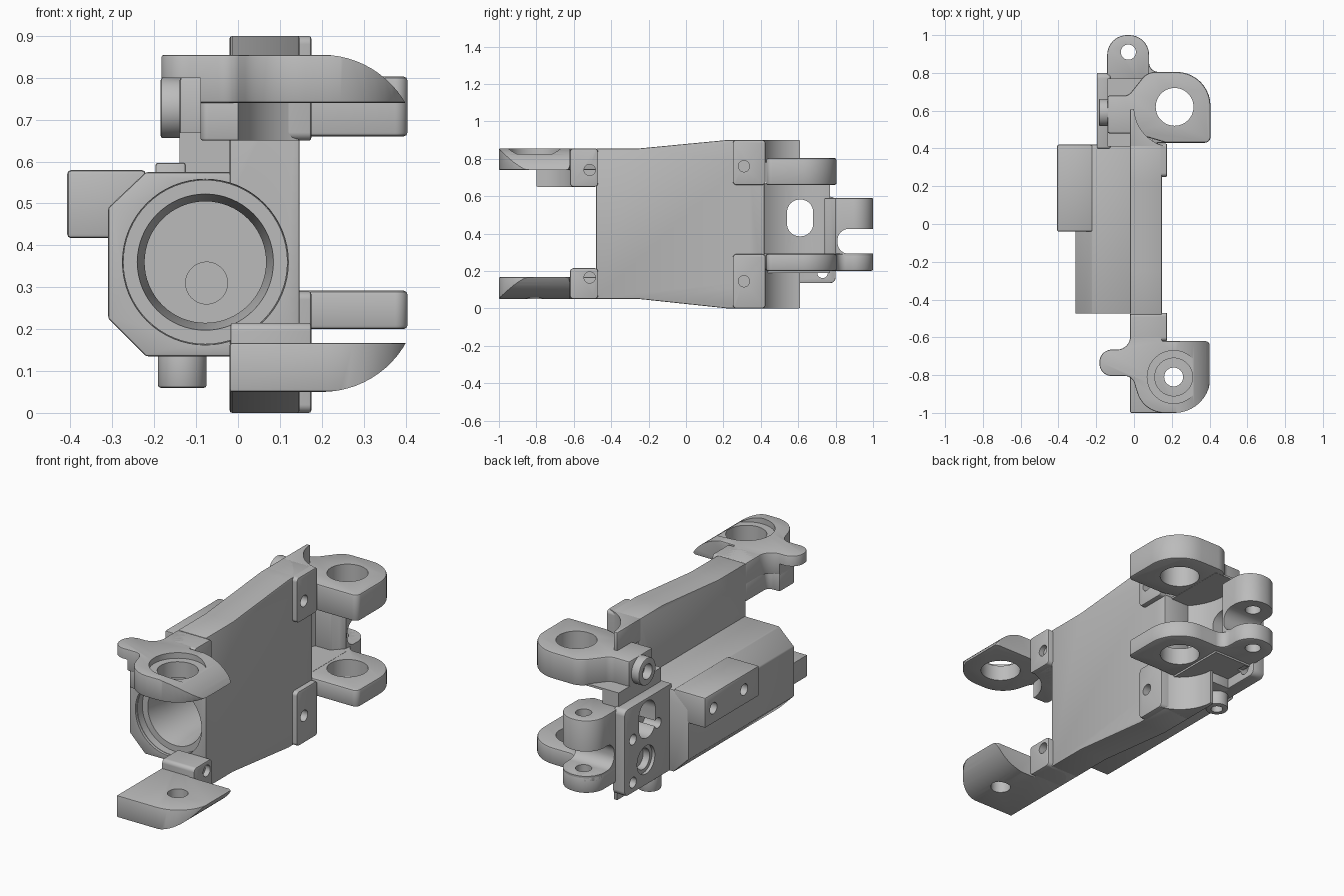
import bpy, bmesh, math
from mathutils import Vector

cube = bpy.data.objects.get("Cube")
if cube:
    bpy.data.objects.remove(cube, do_unlink=True)

metal = bpy.data.materials.new("plain_grey_metal")
metal.use_nodes = True
GREY = (0.5, 0.5, 0.5, 1)
metal.diffuse_color = GREY
metal.node_tree.nodes["Principled BSDF"].inputs["Base Color"].default_value = GREY


def rounded(pts, steps=10):
    """Outline with an optional corner radius as third value of a point."""
    out = []
    for i, p in enumerate(pts):
        a = Vector(p[:2])
        if len(p) == 2:
            out.append(a)
            continue
        r = p[2]
        u = (Vector(pts[i - 1][:2]) - a).normalized()
        v = (Vector(pts[(i + 1) % len(pts)][:2]) - a).normalized()
        half = math.acos(max(-1, min(1, u.dot(v)))) / 2
        c = a + (u + v).normalized() * (r / math.sin(half))
        s = a + u * (r / math.tan(half)) - c
        e = a + v * (r / math.tan(half)) - c
        start = math.atan2(s.y, s.x)
        sweep = math.remainder(math.atan2(e.y, e.x) - start, math.tau)
        for k in range(steps + 1):
            t = start + sweep * k / steps
            out.append(c + Vector((math.cos(t), math.sin(t))) * r)
    return out


def place(axis, a, b, h):
    return {"x": (h, a, b), "y": (a, h, b), "z": (a, b, h)}[axis]


def loft(name, axis, low, lo, high, hi):
    """Solid between two matching outlines, along an axis."""
    bm = bmesh.new()
    r0 = [bm.verts.new(place(axis, p[0], p[1], lo)) for p in low]
    r1 = [bm.verts.new(place(axis, p[0], p[1], hi)) for p in high]
    n = len(r0)
    bm.faces.new(r0)
    bm.faces.new(r1)
    for i in range(n):
        bm.faces.new((r0[i], r0[(i + 1) % n], r1[(i + 1) % n], r1[i]))
    bmesh.ops.recalc_face_normals(bm, faces=bm.faces)
    me = bpy.data.meshes.new(name)
    bm.to_mesh(me)
    bm.free()
    ob = bpy.data.objects.new(name, me)
    bpy.context.collection.objects.link(ob)
    me.materials.append(metal)
    return ob


def prism(name, axis, pts, lo, hi):
    o = rounded(pts)
    return loft(name, axis, o, lo, o, hi)


def rect(a0, a1, b0, b1, r=None):
    pts = [(a0, b0), (a1, b0), (a1, b1), (a0, b1)]
    return [p + (r,) for p in pts] if r else pts


def rod(name, axis, c, r, lo, hi, r_end=None):
    def ring(q):
        return [(c[0] + q * math.cos(k * math.tau / 64), c[1] + q * math.sin(k * math.tau / 64)) for k in range(64)]
    return loft(name, axis, ring(r), lo, ring(r_end or r), hi)


cutters = []


def cutter(ob):
    ob.hide_render = True
    cutters.append(ob)
    return ob


def hole(axis, c, r, lo, hi, r_end=None):
    return cutter(rod("cutter", axis, c, r, lo, hi, r_end))


def finish(ob, cuts=(), bevel=0.006):
    """Soften edges, cut the openings and bake the result."""
    if bevel:
        b = ob.modifiers.new("soft_edges", "BEVEL")
        b.width, b.segments, b.angle_limit = bevel, 2, math.radians(40)
    for c in cuts:
        m = ob.modifiers.new("opening", "BOOLEAN")
        m.object, m.operation, m.solver = c, "DIFFERENCE", "EXACT"
    dg = bpy.context.evaluated_depsgraph_get()
    me = bpy.data.meshes.new_from_object(ob.evaluated_get(dg))
    ob.modifiers.clear()
    ob.data = me
    bpy.ops.object.select_all(action="DESELECT")
    ob.select_set(True)
    bpy.context.view_layer.objects.active = ob
    bpy.ops.object.shade_smooth_by_angle(angle=math.radians(30))


# Stepped, tapered main bore with a small offset passage at its end
BORE = (-0.078, 0.36)
bore = [hole("y", BORE, 0.207, -0.6, -0.462, 0.197), hole("y", BORE, 0.195, -0.5, -0.42),
        hole("y", BORE, 0.167, -0.45, -0.3, 0.145), hole("y", BORE, 0.145, -0.31, 0.25),
        hole("y", (-0.075, 0.31), 0.05, 0.2, 0.5)]

# Screw holes in the side pads
PAD_HOLES = [(-0.515, 0.74), (-0.515, 0.165), (0.31, 0.76), (0.31, 0.145)]
screws = [hole("x", c, 0.03, 0.08, 0.3) for c in PAD_HOLES]

# Side plate, taller toward the back
plate = prism("side_plate", "x", [(-0.48, 0.05), (-0.25, 0.05), (0.22, 0), (0.42, 0),
                                  (0.42, 0.9), (0.22, 0.9), (-0.25, 0.855), (-0.48, 0.855)], -0.02, 0.147)
finish(plate, bore + screws)

# Four screw pads
pads = {"front_top_pad": (-0.62, -0.47, 0.65, 0.855), "front_bottom_pad": (-0.62, -0.47, 0.05, 0.215),
        "rear_top_pad": (0.25, 0.425, 0.66, 0.9), "rear_bottom_pad": (0.25, 0.425, 0, 0.29)}
for (name, box), c in zip(pads.items(), screws):
    finish(prism(name, "x", rect(*box, 0.02), -0.018, 0.175), [c])

# Barrel housing and its side block
housing = prism("barrel_housing", "y", [(-0.22, 0.575), (-0.31, 0.49), (-0.31, 0.225), (-0.22, 0.135),
                                        (0, 0.135), (0, 0.575)], -0.475, 0.42)
finish(housing, bore)
block = prism("side_block", "z", rect(-0.408, -0.22, -0.04, 0.42), 0.417, 0.58)
finish(block, [hole("x", (y, 0.5), 0.03, -0.5, -0.33) for y in (0.09, 0.35)] + bore, 0.01)

# Front arms with a curved outer end
PIVOT = (0.21, -0.81)


def end_trim(z, s):
    R = 0.231
    arc = [(0.2 + R * math.sin(t * 0.09), z + s * R * (1 - math.cos(t * 0.09))) for t in range(13)]
    pts = arc + [(0.5, arc[-1][1]), (0.5, z - s * 0.05), (0.2, z - s * 0.05)]
    return cutter(prism("end_trim", "y", pts, -1.1, -0.5))


lower = prism("lower_front_arm", "z", [(-0.02, -1), (0.405, -1, 0.19), (0.405, -0.62, 0.03),
                                       (0.147, -0.62), (0.147, -0.47), (-0.02, -0.47)], 0.05, 0.167)
finish(lower, [hole("z", PIVOT, 0.05, 0, 0.3), end_trim(0.05, 1)])

upper = prism("upper_front_arm", "z", [
    (-0.02, -0.48), (-0.02, -0.665, 0.07), (-0.183, -0.665, 0.066), (-0.183, -0.805, 0.066),
    (-0.01, -0.805, 0.05), (0.05, -1, 0.15), (0.405, -1, 0.19), (0.405, -0.62, 0.03),
    (0.147, -0.62), (0.147, -0.48)], 0.74, 0.855)
# thin the tip of the ear from below
ear_relief = cutter(prism("ear_relief", "z", rect(-0.3, -0.09, -0.9, -0.6), 0.6, 0.8))
finish(upper, [hole("z", PIVOT, 0.1, 0.6, 1), hole("z", PIVOT, 0.14, 0.825, 1),
               end_trim(0.855, -1), ear_relief])

leg = prism("upper_arm_leg", "z", [(-0.09, -0.8, 0.02), (0.1, -0.8), (0.147, -0.62), (0.147, -0.48),
                                   (-0.02, -0.48), (-0.02, -0.665, 0.03), (-0.09, -0.665)], 0.65, 0.76)
finish(leg, [hole("z", PIVOT, 0.21, 0.6, 0.9), screws[0]])

# Rear hinge lugs
HINGE = (0.215, 0.62)
hinge_hole = hole("z", HINGE, 0.1, 0.1, 0.95)
outer = [(0.17, 0.43), (0.405, 0.43, 0.03), (0.405, 0.805, 0.18)]
top_lug = prism("upper_rear_lug", "z", outer + [(0.07, 0.805, 0.09), (-0.03, 0.68, 0.05), (-0.14, 0.68),
                                                (-0.14, 0.48), (0, 0.48)], 0.66, 0.803)
finish(top_lug, [hinge_hole], 0.01)
pin_hole = hole("z", (-0.03, 0.91), 0.04, 0.1, 0.7)
low_lug = prism("lower_rear_lug", "z", outer + [(0.08, 0.805, 0.05), (0.08, 1, 0.105), (-0.142, 1, 0.105),
                                                (-0.142, 0.42), (0, 0.42)], 0.2, 0.292)
finish(low_lug, [hinge_hole, pin_hole], 0.01)
ear = prism("upper_pin_ear", "z", [(-0.142, 0.74), (0.03, 0.74), (0.08, 0.8), (0.08, 1, 0.105),
                                   (-0.142, 1, 0.105)], 0.26, 0.59)
gap = cutter(prism("ear_gap", "x", [(0.81, 0.292, 0.06), (1.1, 0.292), (1.1, 0.425), (0.81, 0.425, 0.06)], -0.3, 0.2))
clearance = hole("z", HINGE, 0.3, 0.293, 0.659)
finish(ear, [gap, pin_hole, hole("z", HINGE, 0.22, 0.293, 0.7)])

# Rear wall, back plate and their openings
slot = cutter(prism("slot", "x", rect(0.54, 0.68, 0.385, 0.582, 0.068), -0.4, 0.3))
port = hole("x", (0.62, 0.27), 0.055, -0.3, -0.11)
port_step = hole("x", (0.62, 0.27), 0.075, -0.3, -0.18)
small = [hole("x", c, 0.028, -0.3, -0.1) for c in [(0.52, 0.43), (0.73, 0.42), (0.73, 0.19)]]
wall = prism("rear_wall", "z", rect(-0.14, 0.1, 0.41, 0.77), 0.19, 0.67)
finish(wall, [clearance, slot, port] + small, 0)
back = prism("back_plate", "x", [(0.4, 0.135), (0.8, 0.135, 0.03), (0.8, 0.597, 0.03), (0.4, 0.597)], -0.197, -0.125)
finish(back, [slot, port, port_step] + small)
floor = prism("wall_floor", "z", rect(-0.14, 0.0, 0.41, 0.6), 0.135, 0.21)
finish(floor, [port])

# Clamp boss beside the upper lug and the pin below
finish(rod("clamp_boss", "x", (0.59, 0.728), 0.072, -0.185, -0.1),
       [hole("x", (0.59, 0.728), 0.04, -0.3, -0.13)])
finish(rod("bottom_pin", "z", (-0.133, 0.5), 0.058, 0.06, 0.16),
       [hole("z", (-0.133, 0.5), 0.03, 0, 0.12)])

# Curved rear tabs hugging the hinge axis
for name, lo, hi in (("upper_rear_tab", 0.78, 0.9), ("lower_rear_tab", 0, 0.21)):
    finish(prism(name, "z", rect(-0.02, 0.17, 0.4, 0.61), lo, hi), [hole("z", HINGE, 0.215, -0.1, 1)])

for c in cutters:
    bpy.data.objects.remove(c, do_unlink=True)
